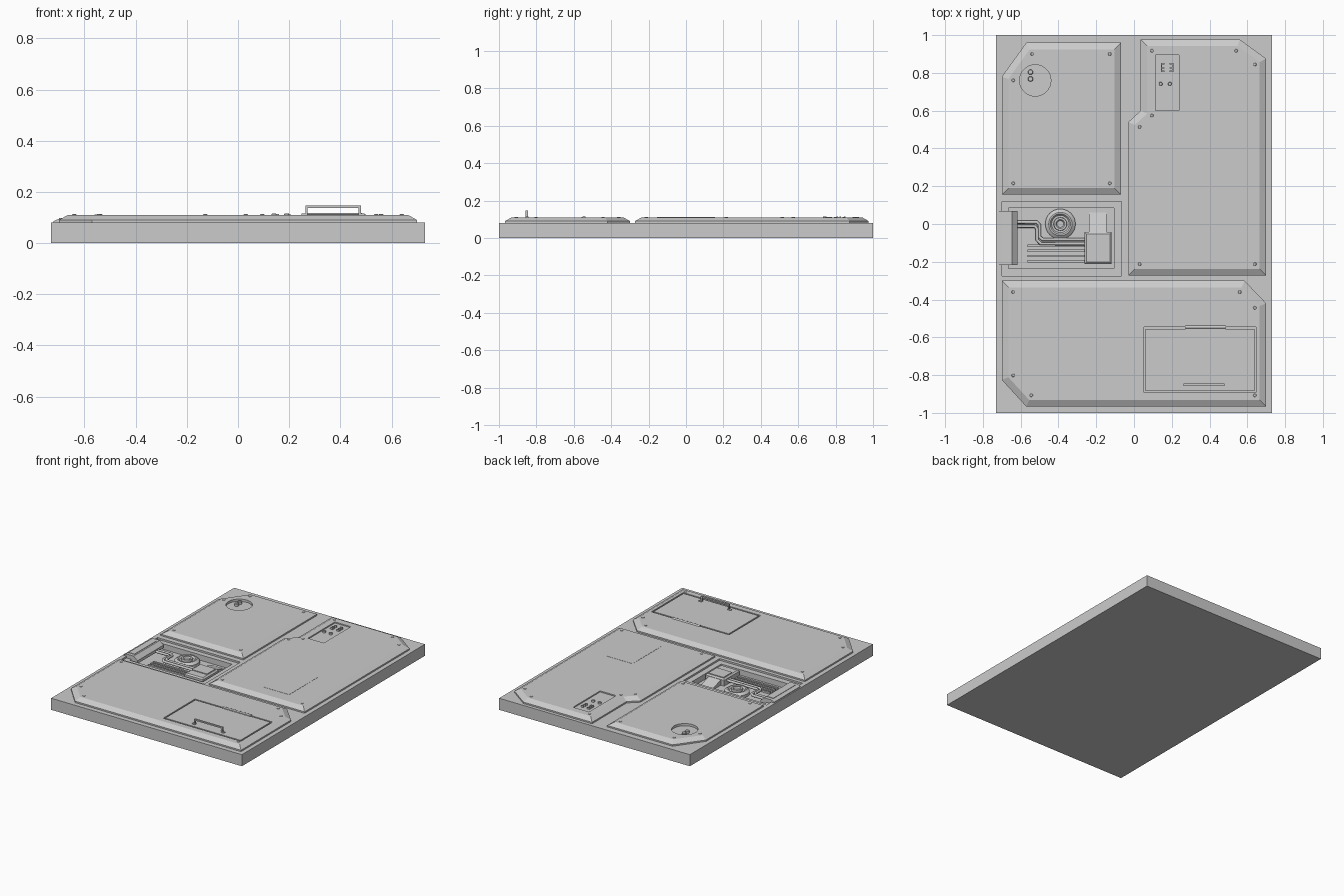
import bpy, bmesh, math
from mathutils import Vector

if "Cube" in bpy.data.objects:
    bpy.data.objects.remove(bpy.data.objects["Cube"])


def finish(name, bm, smooth=False):
    bmesh.ops.recalc_face_normals(bm, faces=bm.faces)
    me = bpy.data.meshes.new(name)
    bm.to_mesh(me)
    bm.free()
    ob = bpy.data.objects.new(name, me)
    bpy.context.collection.objects.link(ob)
    if smooth:
        bpy.ops.object.select_all(action='DESELECT')
        bpy.context.view_layer.objects.active = ob
        ob.select_set(True)
        bpy.ops.object.shade_smooth_by_angle(angle=math.radians(35))
    return ob


def inset(pts, d):
    """Offset a counter-clockwise outline inwards by d."""
    out = []
    for i, p in enumerate(pts):
        p = Vector(p)
        a = (p - Vector(pts[i - 1])).normalized()
        b = (Vector(pts[(i + 1) % len(pts)]) - p).normalized()
        na, nb = Vector((-a.y, a.x)), Vector((-b.y, b.x))
        out.append(p + (na + nb) * (d / (1 + na.dot(nb))))
    return out


def stack(name, pts, layers, smooth=False):
    """Solid through (inset, z) copies of an outline."""
    bm = bmesh.new()
    rings = [[bm.verts.new((*p, z)) for p in inset(pts, d)] for d, z in layers]
    n = len(pts)
    for lo, hi in zip(rings, rings[1:]):
        for i in range(n):
            bm.faces.new((lo[i], lo[(i + 1) % n], hi[(i + 1) % n], hi[i]))
    bm.faces.new(rings[0][::-1])
    bm.faces.new(rings[-1])
    return finish(name, bm, smooth)


def rect(x0, x1, y0, y1):
    return [(x0, y0), (x1, y0), (x1, y1), (x0, y1)]


def box(name, x0, x1, y0, y1, z0, z1):
    return stack(name, rect(x0, x1, y0, y1), [(0, z0), (0, z1)])


def disc(x, y, r, n=32):
    return [(x + r * math.cos(2 * math.pi * i / n), y + r * math.sin(2 * math.pi * i / n)) for i in range(n)]


def knob(name, x, y, r, z0, z1, n=12):
    return stack(name, disc(x, y, r, n), [(0, z0), (0, z1 - r * .2), (r * .2, z1)])


def extrude_xz(name, prof, y0, y1):
    bm = bmesh.new()
    f = bm.faces.new([bm.verts.new((x, y0, z)) for x, z in prof])
    r = bmesh.ops.extrude_face_region(bm, geom=[f])
    vs = [g for g in r['geom'] if isinstance(g, bmesh.types.BMVert)]
    bmesh.ops.translate(bm, vec=(0, y1 - y0, 0), verts=vs)
    return finish(name, bm)


def cut(ob, cutter):
    m = ob.modifiers.new('cut', 'BOOLEAN')
    m.operation, m.solver, m.object = 'DIFFERENCE', 'EXACT', cutter
    bpy.context.view_layer.objects.active = ob
    bpy.ops.object.modifier_apply(modifier=m.name)
    bpy.data.objects.remove(cutter)


def pipe(name, pts, r):
    cu = bpy.data.curves.new(name, 'CURVE')
    cu.dimensions, cu.bevel_depth, cu.bevel_resolution = '3D', r, 2
    cu.use_fill_caps = True
    s = cu.splines.new('POLY')
    s.points.add(len(pts) - 1)
    for p, c in zip(s.points, pts):
        p.co = (*c, 1)
    ob = bpy.data.objects.new(name, cu)
    bpy.context.collection.objects.link(ob)
    return ob


# base slab with stepped machinery pit
slab = box('base_slab', -.73, .73, -1, 1, 0, .08)
cut(slab, box('pit_ledge_cutter', -.70, -.065, -.275, .12, .068, .2))
cut(slab, box('pit_cutter', -.665, -.105, -.235, .085, .03, .2))

# three bevelled armour panels
PROFILE = [(0, .078), (0, .09), (.035, .11)]
left = [(-.70, .155), (-.068, .155), (-.068, .96), (-.57, .96), (-.70, .78)]
right = [(-.03, -.272), (.70, -.272), (.70, .875), (.56, .977), (.035, .977), (.035, .60), (-.03, .54)]
front = [(-.57, -.967), (.70, -.967), (.70, -.42), (.585, -.30), (-.70, -.30), (-.70, -.825)]
panels = {}
for name, pts in (('rear_left_panel', left), ('right_panel', right), ('front_panel', front)):
    panels[name] = stack(name, pts, PROFILE)
    # corner bolts
    for i, (x, y) in enumerate(inset(pts, .06)):
        knob(f'{name}_bolt_{i}', x, y, .009, .108, .113, 8)

# round filler recess with two studs
cut(panels['rear_left_panel'], stack('round_cutter', disc(-.523, .76, .083), [(0, .094), (0, .2)]))
for y in (.768, .804):
    knob('filler_stud', -.548, y, .014, .092, .112)

# control recess: buttons and switch brackets
cut(panels['right_panel'], box('control_cutter', .115, .237, .60, .895, .102, .2))
for x in (.141, .19):
    knob('control_button', x, .742, .010, .10, .115)
for x, s in ((.145, 1), (.205, -1)):
    for y in (.805, .822, .845):
        box('switch_bar', min(x, x + s * .016), max(x, x + s * .016), y, y + .007, .10, .114)
    box('switch_post', x - .003, x + .003, .805, .852, .10, .110)

# thin flush plate
box('flush_plate', .30, .50, -.155, .155, .105, .1112)

# hatch with surrounding groove, hinge and handle
cut(panels['front_panel'], box('hatch_cutter', .052, .647, -.893, -.545, .098, .2))
box('hatch_lid', .062, .637, -.883, -.555, .096, .11)
hinge = pipe('hatch_hinge', [(.272, -.545, .107), (.484, -.545, .107)], .010)
box('hinge_leaf', .272, .484, -.56, -.545, .105, .112)
box('handle_bar', .263, .48, -.857, -.845, .138, .147)
for x0, s in ((.263, -1), (.48, 1)):
    xi = x0 - s * .009
    box('handle_leg', min(x0, xi), max(x0, xi), -.857, -.845, .108, .14)
    xf = x0 + s * .014
    box('handle_foot', min(xi, xf), max(xi, xf), -.859, -.843, .108, .115)

# intake housing at the left edge
extrude_xz('intake_housing', [(-.722, .05), (-.617, .05), (-.617, .07), (-.645, .095), (-.70, .095), (-.722, .085)], -.218, .068)
box('intake_cap', -.70, -.655, -.195, .045, .09, .098)

# round pump with ringed top
stack('pump_wheel', disc(-.39, 0, .08), [(0, .028), (0, .05), (.018, .064), (.026, .064), (.034, .054),
      (.044, .054), (.046, .068), (.056, .068), (.062, .06)], True)

# twin stepped pipes
for i, d in enumerate((0, .022)):
    pipe(f'coolant_pipe_{i}', [(-.63, .01 - d, .055), (-.515 - d * .4, .01 - d, .055), (-.50 - d * .6, -.005 - d, .055),
         (-.50 - d * .6, -.068 - d * .7, .055), (-.485 - d * .4, -.082 - d, .055), (-.25, -.082 - d, .055)], .009)

# pit floor ribs
for i in range(4):
    box('floor_rib', -.565, -.25, -.203 + i * .027, -.190 + i * .027, .028, .042)

# motor block with sloped duct
stack('motor_block', rect(-.262, -.118, -.212, -.043), [(0, .028), (0, .07), (.01, .078)])
box('motor_cover', -.248, -.132, -.15, -.055, .075, .083)
bm = bmesh.new()
v = [[bm.verts.new((x, y, z)) for y, z in ((-.05, .028), (.062, .028), (.062, .035), (-.05, .07))] for x in (-.237, -.145)]
bm.faces.new(v[0])
bm.faces.new(v[1])
for i in range(4):
    j = (i + 1) % 4
    bm.faces.new((v[0][i], v[0][j], v[1][j], v[1][i]))
finish('motor_duct', bm)
